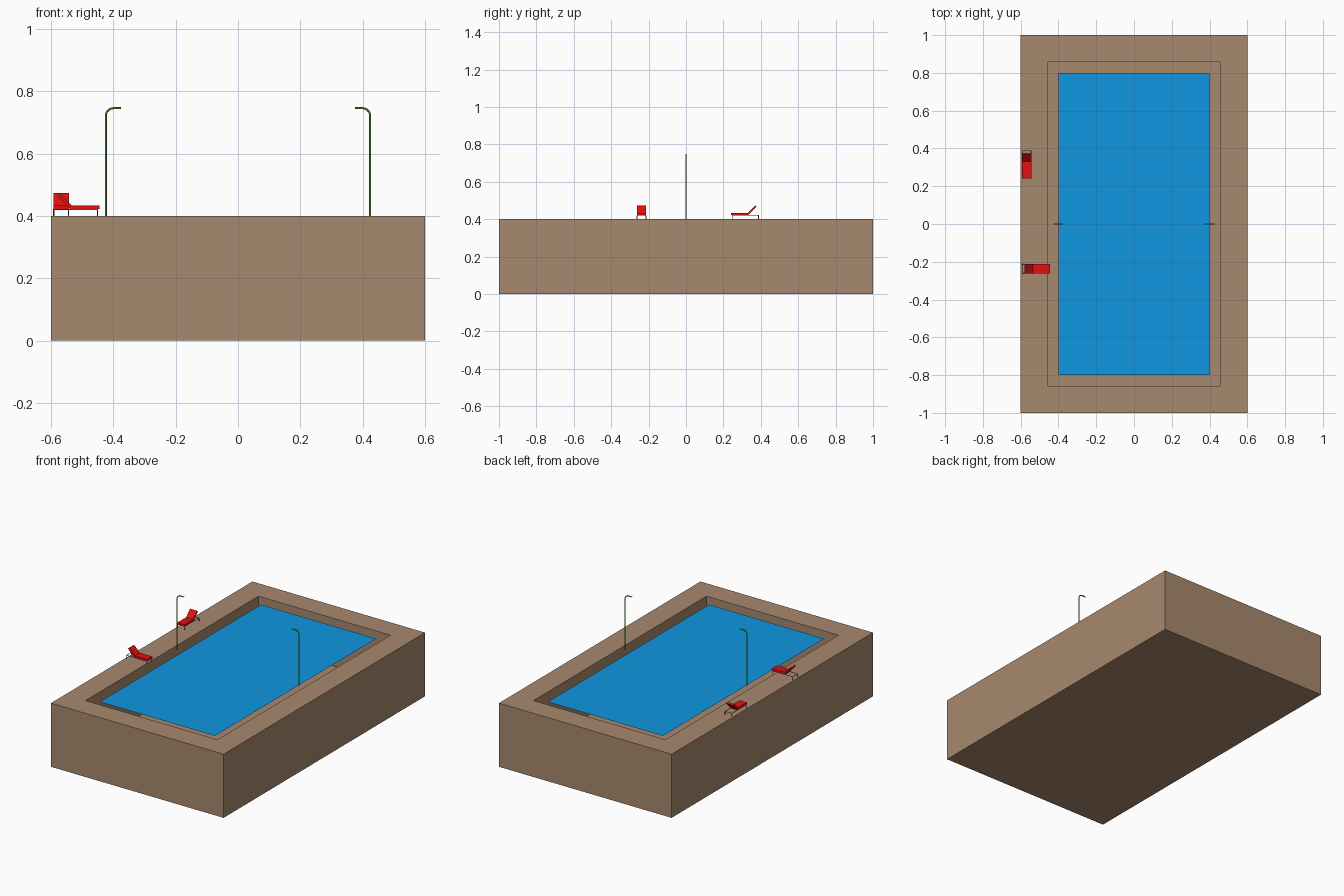
import bpy, bmesh, math
from mathutils import Matrix, Vector

if "Cube" in bpy.data.objects:
    bpy.data.objects.remove(bpy.data.objects["Cube"])

DECK = 0.4


def material(name, rgb):
    m = bpy.data.materials.new(name)
    m.diffuse_color = (*rgb, 1)
    m.use_nodes = True
    m.node_tree.nodes["Principled BSDF"].inputs["Base Color"].default_value = m.diffuse_color
    return m


STONE = material("stone", (0.39, 0.25, 0.156))
WATER = material("water", (0.005, 0.31, 0.75))
RED = material("red_fabric", (0.75, 0.005, 0.005))
GREEN = material("green_metal", (0.1, 0.3, 0.02))
FRAME = material("frame_metal", (0.2, 0.13, 0.26))


def finish(bm, name, mat, matrix=Matrix()):
    bmesh.ops.recalc_face_normals(bm, faces=bm.faces)
    me = bpy.data.meshes.new(name)
    bm.to_mesh(me)
    bm.free()
    ob = bpy.data.objects.new(name, me)
    ob.matrix_world = matrix
    me.materials.append(mat)
    bpy.context.collection.objects.link(ob)
    return ob


def tube(name, paths, radius, mat, matrix=Matrix(), sides=2):
    """Round tubes along polylines; each path is (points, closed)."""
    cu = bpy.data.curves.new(name, 'CURVE')
    cu.dimensions = '3D'
    cu.bevel_depth = radius
    cu.bevel_resolution = sides
    cu.use_fill_caps = True
    for pts, closed in paths:
        sp = cu.splines.new('POLY')
        sp.points.add(len(pts) - 1)
        for p, co in zip(sp.points, pts):
            p.co = (*co, 1)
        sp.use_cyclic_u = closed
    cu.materials.append(mat)
    ob = bpy.data.objects.new(name, cu)
    ob.matrix_world = matrix
    bpy.context.collection.objects.link(ob)
    bpy.ops.object.select_all(action='DESELECT')
    bpy.context.view_layer.objects.active = ob
    ob.select_set(True)
    bpy.ops.object.convert(target='MESH')
    bpy.ops.object.shade_smooth_by_angle(angle=math.radians(50))


# Deck block with a sunken basin
bm = bmesh.new()
bmesh.ops.create_cube(bm, size=1, matrix=Matrix.Translation((0, 0, DECK / 2))
                      @ Matrix.Diagonal((1.2, 2, DECK, 1)))
bm.normal_update()
top = max(bm.faces, key=lambda f: f.calc_center_median().z)
bmesh.ops.inset_individual(bm, faces=[top], thickness=0.2)
hole = bmesh.ops.extrude_discrete_faces(bm, faces=[top])["faces"]
bmesh.ops.translate(bm, verts=hole[0].verts, vec=(0, 0, -0.3))
finish(bm, "pool_deck", STONE)

# Water surface just under the rim
bm = bmesh.new()
bmesh.ops.create_grid(bm, x_segments=1, y_segments=1, size=1,
                      matrix=Matrix.Translation((0, 0, DECK - 0.015)) @ Matrix.Diagonal((0.4, 0.8, 1, 1)))
finish(bm, "water_surface", WATER)

# Lamp posts with a rounded bend leaning over the pool
R = 0.025
for side, label in ((-1, "left"), (1, "right")):
    pts = [(side * 0.424, 0, DECK)]
    for i in range(9):
        a = math.pi / 2 * i / 8
        pts.append((side * (0.424 - R + R * math.cos(a)), 0, 0.7455 - R + R * math.sin(a)))
    pts.append((side * 0.375, 0, 0.7455))
    tube(label + "_lamp_post", [(pts, False)], 0.0032, GREEN)


# Sun lounger: foot at local x = 0, head towards +x
def lounger(label, loc, angle):
    mat = Matrix.Translation(loc) @ Matrix.Rotation(angle, 4, 'Z')
    # bent cushion profile (x, z), extruded across the width
    profile = [(0, 0.0225), (0.093, 0.0225), (0.135, 0.066),
               (0.128, 0.073), (0.089, 0.0335), (0, 0.0335)]
    b = bmesh.new()
    f = b.faces.new([b.verts.new((x, -0.025, z)) for x, z in profile])
    ext = bmesh.ops.extrude_face_region(b, geom=[f])["geom"]
    bmesh.ops.translate(b, vec=(0, 0.05, 0),
                        verts=[v for v in ext if isinstance(v, bmesh.types.BMVert)])
    finish(b, label + "_cushion", RED, mat)
    # rail loop, cross bar and four legs
    w, x0, x1, z = 0.024, 0.006, 0.147, 0.0205
    paths = [([(x0, -w, z), (x1, -w, z), (x1, w, z), (x0, w, z)], True),
             ([(0.092, -w, z), (0.092, w, z)], False)]
    paths += [([(x, y, 0), (x, y, z)], False) for x in (x0, x1) for y in (-w, w)]
    tube(label + "_frame", paths, 0.0018, FRAME, mat, sides=1)


lounger("near_lounger", Vector((-0.445, -0.238, DECK)), math.pi)
lounger("far_lounger", Vector((-0.567, 0.241, DECK)), math.pi / 2)
